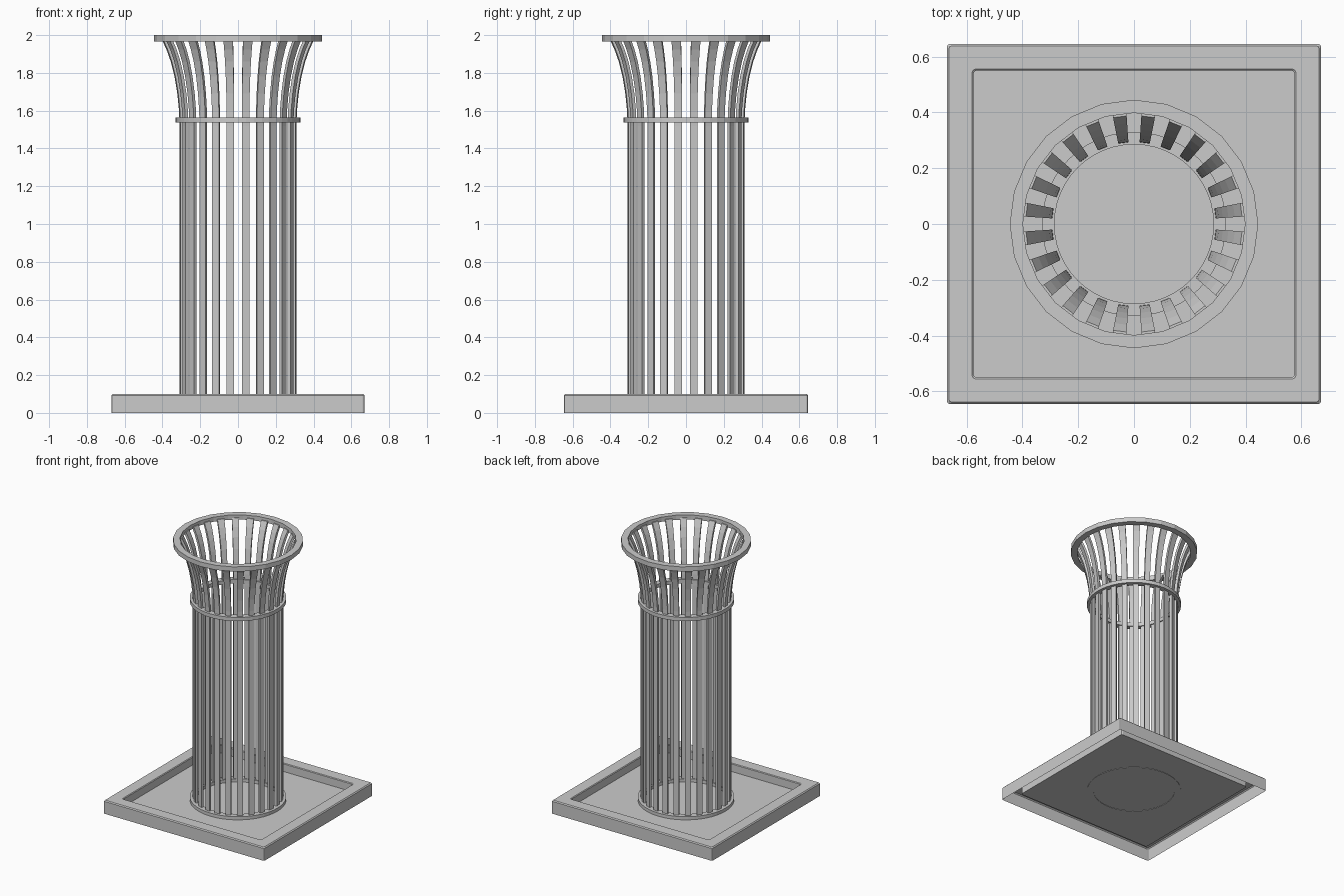
import bpy, bmesh
from math import sin, cos, pi, radians

if "Cube" in bpy.data.objects:
    bpy.data.objects.remove(bpy.data.objects["Cube"])


def finish(name, bm, smooth=None):
    mesh = bpy.data.meshes.new(name)
    bm.to_mesh(mesh)
    bm.free()
    ob = bpy.data.objects.new(name, mesh)
    bpy.context.collection.objects.link(ob)
    return ob


def bridge(bm, a, b):
    n = len(a)
    for i in range(n):
        j = (i + 1) % n
        bm.faces.new((a[i], a[j], b[j], b[i]))


def rounded_rect(bm, hx, hy, z, r):
    loop = []
    for k, (sx, sy) in enumerate([(1, 1), (-1, 1), (-1, -1), (1, -1)]):
        for s in range(3):
            a = k * pi / 2 + s * pi / 4
            loop.append(bm.verts.new((sx * (hx - r) + r * cos(a),
                                      sy * (hy - r) + r * sin(a), z)))
    return loop


def ring(name, r_in, r_out, z0, z1, sides):
    bm = bmesh.new()
    loops = [[bm.verts.new((r * cos(2 * pi * i / sides), r * sin(2 * pi * i / sides), z))
              for i in range(sides)]
             for r, z in [(r_out, z0), (r_out, z1), (r_in, z1), (r_in, z0)]]
    for k in range(4):
        bridge(bm, loops[k], loops[(k + 1) % 4])
    return finish(name, bm)


# Tray base: raised border with softened edges, sunken floor, open underneath
bm = bmesh.new()
profile = [(0.67, 0.645, 0.0, 0.01), (0.67, 0.645, 0.093, 0.01), (0.663, 0.638, 0.1, 0.01),
           (0.58, 0.555, 0.1, 0.012), (0.575, 0.55, 0.095, 0.012), (0.575, 0.55, 0.038, 0.012)]
loops = [rounded_rect(bm, *p) for p in profile]
for a, b in zip(loops, loops[1:]):
    bridge(bm, a, b)
bm.faces.new(loops[-1])
finish("tray_base", bm)

# Slats: straight shaft that flares outward at the top (outer radius, height)
curve = [(0.31, 0.035), (0.31, 1.52), (0.313, 1.6), (0.322, 1.69), (0.337, 1.78),
         (0.357, 1.86), (0.38, 1.925), (0.406, 1.98)]
COUNT, HALF, THICK = 24, radians(3.6), 0.018
bm = bmesh.new()
for k in range(COUNT):
    mid = 2 * pi * (k + 0.5) / COUNT
    sections = []
    for r, z in curve:
        sections.append([bm.verts.new((q * cos(mid + t), q * sin(mid + t), z))
                         for q, t in [(r - THICK, -HALF), (r, -HALF),
                                      (r, HALF), (r - THICK, HALF)]])
    for a, b in zip(sections, sections[1:]):
        bridge(bm, a, b)
    bm.faces.new(sections[0][::-1])
    bm.faces.new(sections[-1])
finish("slats", bm)

# Hoops that hold the slats together
ring("bottom_hoop", 0.285, 0.33, 0.035, 0.062, 48)
ring("middle_hoop", 0.285, 0.33, 1.537, 1.565, 48)
ring("top_rim", 0.398, 0.445, 1.965, 2.0, 24)
